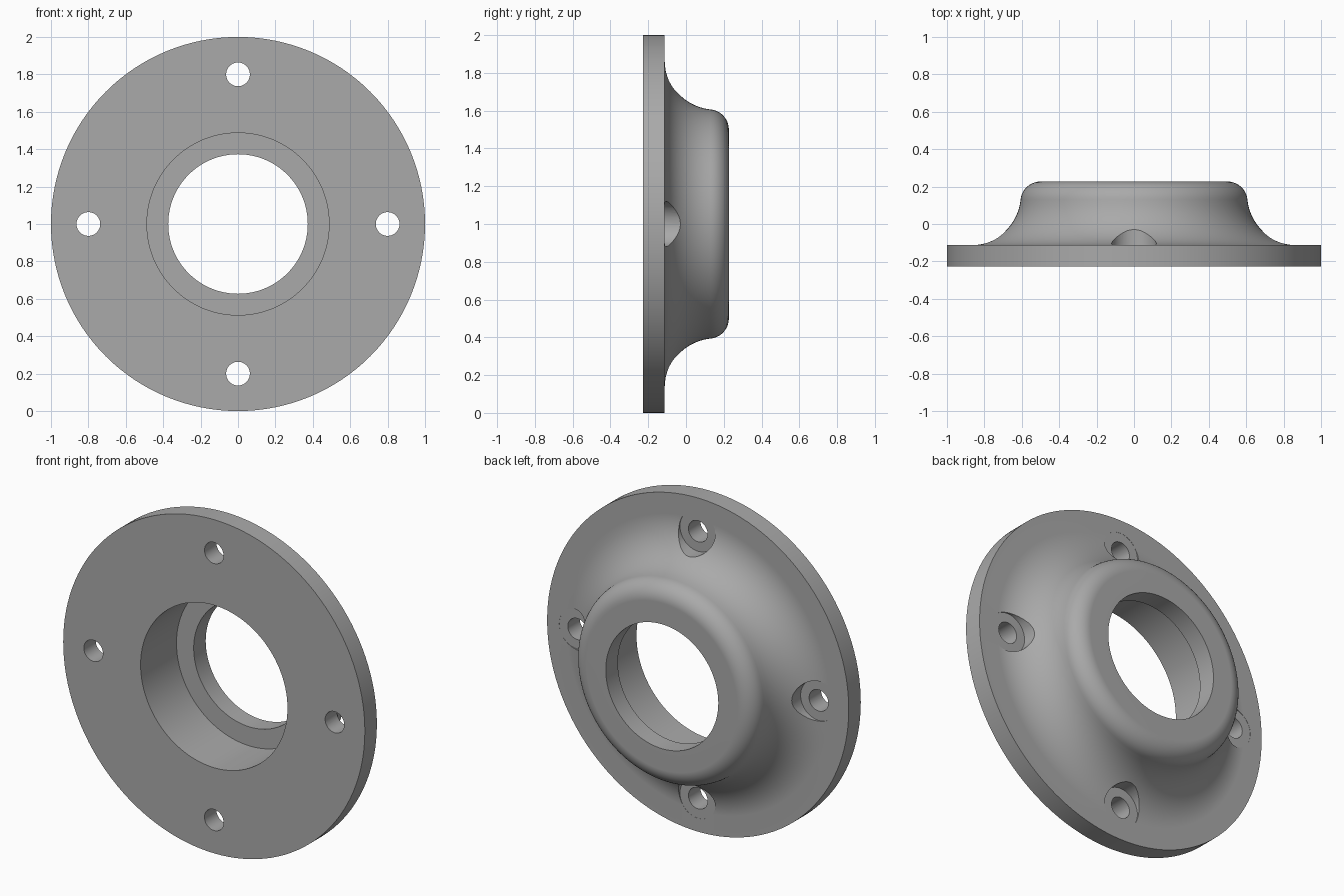
import bpy, bmesh, math
from mathutils import Matrix, Vector

if "Cube" in bpy.data.objects:
    bpy.data.objects.remove(bpy.data.objects["Cube"], do_unlink=True)

FRONT, FLANGE, BACK = -0.227, -0.113, 0.227   # depths along y
BORE, RECESS, STEP = 0.373, 0.487, 0.113      # inner radii and shoulder depth


def arc(cr, cy, radius, start, end, steps):
    """Points (radius, depth) along an arc, angles in degrees."""
    angles = [math.radians(start + (end - start) * i / steps) for i in range(steps + 1)]
    return [(cr + radius * math.cos(a), cy + radius * math.sin(a)) for a in angles]


def lathe(bm, profile, centre, steps):
    """Spin a closed (radius, depth) profile about a y axis through centre."""
    verts = [bm.verts.new(centre + Vector((r, y, 0))) for r, y in profile]
    edges = [bm.edges.new((v, verts[i - 1])) for i, v in enumerate(verts)]
    bmesh.ops.spin(bm, geom=verts + edges, cent=centre, axis=(0, 1, 0),
                   angle=2 * math.pi, steps=steps, use_merge=True)


def finish(bm, name):
    bmesh.ops.remove_doubles(bm, verts=bm.verts, dist=0.0001)
    bmesh.ops.recalc_face_normals(bm, faces=bm.faces)
    mesh = bpy.data.meshes.new(name)
    bm.to_mesh(mesh)
    bm.free()
    obj = bpy.data.objects.new(name, mesh)
    bpy.context.collection.objects.link(obj)
    return obj


# Flange, flared neck, rounded rim and stepped bore as one turned body
profile = [(RECESS, FRONT), (1, FRONT), (1, FLANGE)]
profile += arc(0.875, FLANGE + 0.27, 0.27, 270, 187, 14)
profile += arc(0.5, BACK - 0.107, 0.107, 5, 90, 10)
profile += [(BORE, BACK), (BORE, STEP), (RECESS, STEP)]
bm = bmesh.new()
lathe(bm, profile, Vector((0, 0, 1)), 128)
body = finish(bm, "flanged_collar")

# Stepped cutters: bolt hole with a wider spot face cut into the flare
pin = [(0, FRONT - 0.1), (0.0635, FRONT - 0.1), (0.0635, FLANGE - 0.001),
       (0.12, FLANGE - 0.001), (0.12, 0.1), (0, 0.1)]
bm = bmesh.new()
for k in range(4):
    offset = Matrix.Rotation(k * math.pi / 2, 3, 'Y') @ Vector((0.8, 0, 0))
    lathe(bm, pin, Vector((0, 0, 1)) + offset, 40)
# The profile edge on each axis leaves only wire behind
loose = [e for e in bm.edges if not e.link_faces]
bmesh.ops.delete(bm, geom=loose, context='EDGES')
cutter = finish(bm, "bolt_hole_cutter")
cutter.hide_render = True

bpy.ops.object.select_all(action='DESELECT')
body.select_set(True)
bpy.context.view_layer.objects.active = body
cut = body.modifiers.new("bolt_holes", 'BOOLEAN')
cut.operation, cut.solver, cut.object = 'DIFFERENCE', 'EXACT', cutter
bpy.ops.object.modifier_apply(modifier=cut.name)
bpy.data.objects.remove(cutter, do_unlink=True)

# Plain grey metal
grey = bpy.data.materials.new("grey_metal")
grey.use_nodes = True
colour = (0.4, 0.4, 0.4, 1)
grey.diffuse_color = colour
grey.node_tree.nodes["Principled BSDF"].inputs["Base Color"].default_value = colour
body.data.materials.clear()
body.data.materials.append(grey)

# Smooth turned surfaces with crisp edges
bpy.ops.object.shade_smooth_by_angle(angle=math.radians(30))
weighted = body.modifiers.new("even_shading", 'WEIGHTED_NORMAL')
weighted.keep_sharp = True
